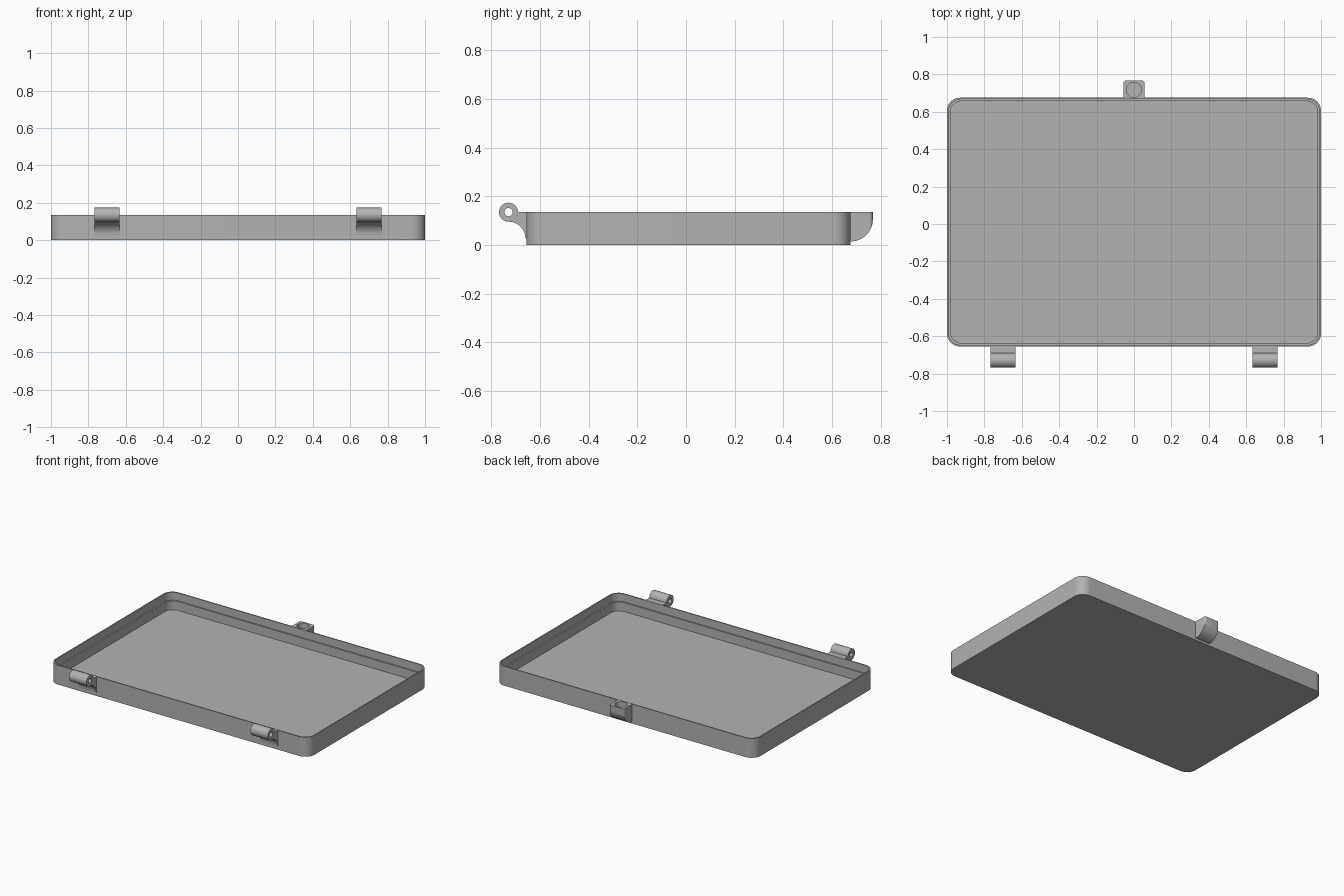
import bpy, bmesh
from math import cos, sin, pi, radians

cube = bpy.data.objects.get("Cube")
if cube:
    bpy.data.objects.remove(cube, do_unlink=True)

# Single flat grey
grey = bpy.data.materials.new("grey_plastic")
grey.use_nodes = True
color = (0.45, 0.45, 0.45, 1)
grey.diffuse_color = color
grey.node_tree.nodes["Principled BSDF"].inputs["Base Color"].default_value = color


def arc(cx, cy, r, start, end, n):
    """Points along an arc, angles in degrees."""
    angles = [radians(start + (end - start) * i / n) for i in range(n + 1)]
    return [(cx + r * cos(a), cy + r * sin(a)) for a in angles]


def rounded_rect(hx, hy, r, n=12):
    pts = []
    for k, (sx, sy) in enumerate([(1, 1), (-1, 1), (-1, -1), (1, -1)]):
        pts += arc(sx * (hx - r), sy * (hy - r), r, 90 * k, 90 * k + 90, n)
    return pts


def loft(name, rings, caps=True):
    """Skin equal-length rings of 3D points; close the ends or join them."""
    bm = bmesh.new()
    loops = [[bm.verts.new(p) for p in ring] for ring in rings]
    pairs = list(zip(loops, loops[1:]))
    if caps:
        bm.faces.new(loops[0])
        bm.faces.new(loops[-1])
    else:
        pairs.append((loops[-1], loops[0]))
    for a, b in pairs:
        for i in range(len(a)):
            j = (i + 1) % len(a)
            bm.faces.new((a[i], a[j], b[j], b[i]))
    bmesh.ops.recalc_face_normals(bm, faces=bm.faces)
    mesh = bpy.data.meshes.new(name)
    bm.to_mesh(mesh)
    bm.free()
    obj = bpy.data.objects.new(name, mesh)
    bpy.context.collection.objects.link(obj)
    mesh.materials.append(grey)
    return obj


def prism_x(name, profile, x0, x1):
    return loft(name, [[(x, y, z) for y, z in profile] for x in (x0, x1)])


def prism_z(name, plan, z0, z1):
    return loft(name, [[(x, y, z) for x, y in plan] for z in (z0, z1)])


def activate(obj):
    bpy.ops.object.select_all(action="DESELECT")
    obj.select_set(True)
    bpy.context.view_layer.objects.active = obj


def boolean(obj, cutter, operation):
    activate(obj)
    mod = obj.modifiers.new("cut", "BOOLEAN")
    mod.object, mod.operation, mod.solver = cutter, operation, "EXACT"
    bpy.ops.object.modifier_apply(modifier=mod.name)
    bpy.data.objects.remove(cutter, do_unlink=True)


def smooth(obj):
    activate(obj)
    bpy.ops.object.shade_smooth_by_angle(angle=radians(30))


TOP, MID_Y, HALF_Y = 0.135, 0.01, 0.665

# Tray: outer wall, thin rim, inner ledge, floor
sections = [(0, 0), (0, TOP), (0.008, TOP), (0.008, 0.08), (0.018, 0.08), (0.018, 0.018)]
rings = []
for inset, z in sections:
    outline = rounded_rect(1 - inset, HALF_Y - inset, 0.07 - inset * 0.5)
    rings.append([(x, y + MID_Y, z) for x, y in outline])
smooth(loft("tray", rings))

# Hinges: bored knuckle and curved bracket on the front wall
HY, HR, BORE, WALL = -0.729, 0.039, 0.017, MID_Y - HALF_Y
bracket = [(WALL + 0.005, TOP), (HY + HR, TOP)]
bracket += arc(HY, TOP, HR, 0, -90, 12)[1:]
bracket += arc(HY, TOP - HR - 0.07, 0.07, 90, 0, 12)[1:]
bracket += [(WALL + 0.005, TOP - HR - 0.07)]
for side, cx in (("right", -0.7), ("left", 0.7)):
    x0, x1 = cx - 0.067, cx + 0.067
    hinge = prism_x(side + "_hinge", bracket, x0, x1)
    boolean(hinge, prism_x("knuckle", arc(HY, TOP, HR, 0, 350, 35), x0, x1), "UNION")
    bore = prism_x("bore", arc(HY, TOP, BORE, 0, 345, 23), x0 - 0.1, x1 + 0.1)
    boolean(hinge, bore, "DIFFERENCE")
    smooth(hinge)

# Latch: block with rounded underside and corners, round pocket on top
BACK = MID_Y + HALF_Y
side_profile = [(BACK - 0.005, TOP), (0.767, TOP)]
side_profile += arc(0.677, 0.105, 0.09, 0, -90, 16) + [(BACK - 0.005, 0.015)]
latch = prism_x("latch", side_profile, -0.057, 0.057)
plan = [(x, y + 0.667) for x, y in rounded_rect(0.057, 0.1, 0.015, 6)]
boolean(latch, prism_z("plan_cutter", plan, -0.1, 0.3), "INTERSECT")
pocket = prism_z("pocket", arc(0, 0.717, 0.04, 0, 350, 35), TOP - 0.04, 0.3)
boolean(latch, pocket, "DIFFERENCE")
smooth(latch)
